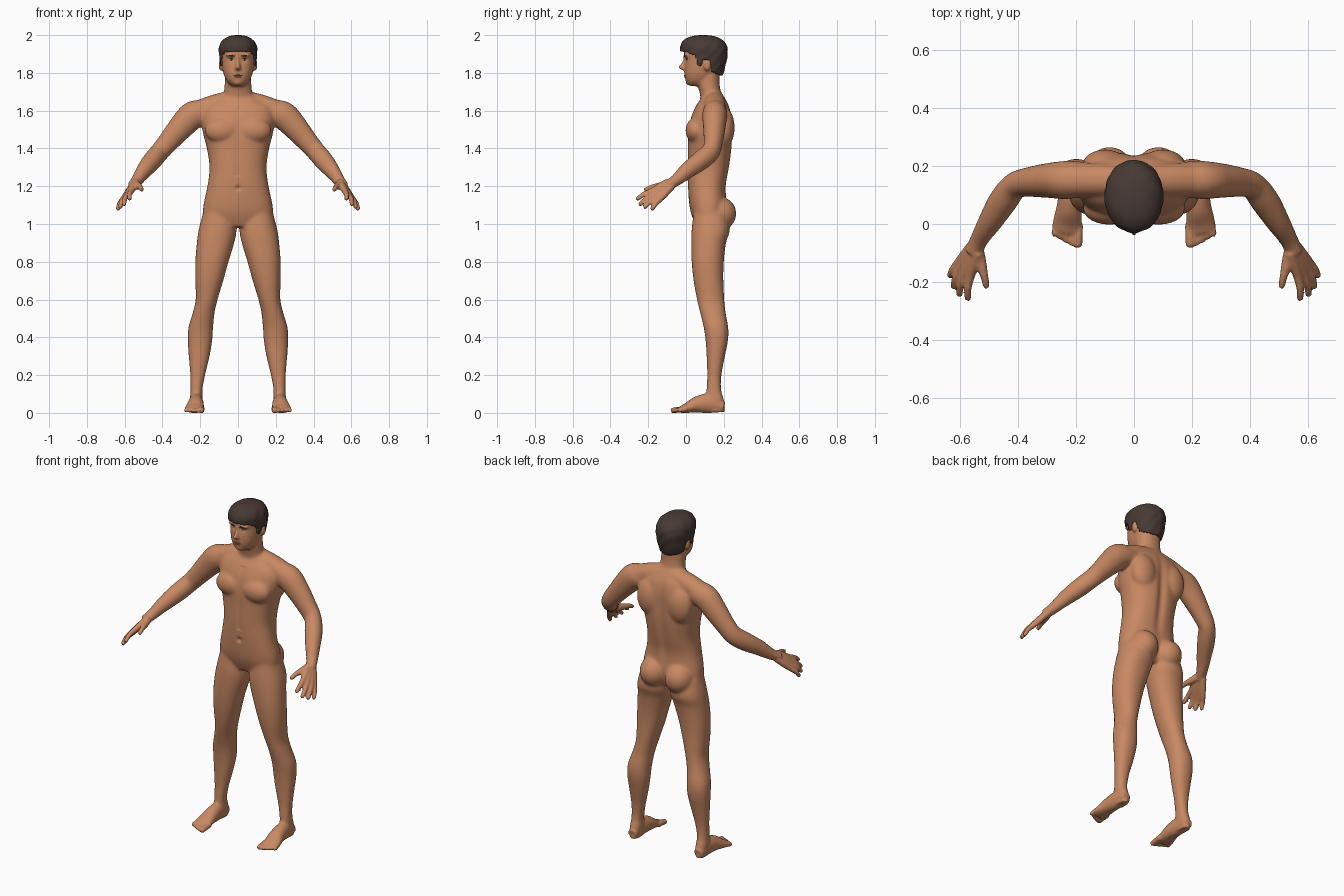
import bpy, bmesh, math
from mathutils import Vector, Matrix
from mathutils.bvhtree import BVHTree

if "Cube" in bpy.data.objects:
    bpy.data.objects.remove(bpy.data.objects["Cube"], do_unlink=True)


def material(name, rgb):
    m = bpy.data.materials.new(name)
    m.use_nodes = True
    m.diffuse_color = (*rgb, 1)
    bsdf = next(n for n in m.node_tree.nodes if n.type == 'BSDF_PRINCIPLED')
    bsdf.inputs["Base Color"].default_value = (*rgb, 1)
    return m


skin = material("skin", (0.58, 0.25, 0.125))
hair_mat = material("dark brown hair", (0.065, 0.042, 0.035))
lip_mat = material("lip", (0.40, 0.15, 0.085))
eye_mat = material("eye white", (0.5, 0.42, 0.36))


def smooth_rows(rows, steps):
    """Catmull-Rom resampling of tuples of numbers."""
    out = []
    for i in range(len(rows) - 1):
        p = [Vector(rows[min(max(i + k, 0), len(rows) - 1)]) for k in (-1, 0, 1, 2)]
        for s in range(steps):
            t = s / steps
            out.append(p[1] + (p[2] - p[0]) * (t / 2)
                       + (p[0] * 2 - p[1] * 5 + p[2] * 4 - p[3]) * (t * t / 2)
                       + (p[1] * 3 - p[0] - p[2] * 3 + p[3]) * (t ** 3 / 2))
    return out + [Vector(rows[-1])]


def skin_rings(bm, rings):
    """Join closed rings of points into a capped tube."""
    rings = [[bm.verts.new(p) for p in ring] for ring in rings]
    n = len(rings[0])
    for a, b in zip(rings, rings[1:]):
        for i in range(n):
            bm.faces.new((a[i], a[(i + 1) % n], b[(i + 1) % n], b[i]))
    bm.faces.new(rings[0])
    bm.faces.new(rings[-1])


def oval(n, power):
    for i in range(n):
        a = 2 * math.pi * i / n
        c, s = math.cos(a), math.sin(a)
        yield (math.copysign(abs(c) ** (2 / power), c),
               math.copysign(abs(s) ** (2 / power), s))


def stack(bm, rows, side=1, power=2.2, n=40, steps=6):
    """Horizontal ovals: height, x from, x to, front y, back y."""
    skin_rings(bm, [[(side * ((x0 + x1) / 2 + u * (x1 - x0) / 2),
                      (y0 + y1) / 2 + v * (y1 - y0) / 2, z) for u, v in oval(n, power)]
                    for z, x0, x1, y0, y1 in smooth_rows(rows, steps)])


def centred(rows):
    return [(z, -w, w, y0, y1) for z, y0, y1, w in rows]


def tube(bm, rows, side=1, n=20):
    """Ovals across a path: x, y, z, half width, half height."""
    rows = smooth_rows(rows, 5)
    pts = [Vector(r[:3]) for r in rows]
    rings = []
    for i, r in enumerate(rows):
        t = pts[min(i + 1, len(pts) - 1)] - pts[max(i - 1, 0)]
        across = t.cross(Vector((0, 0, 1))).normalized()
        up = across.cross(t).normalized()
        ring = [pts[i] + across * (u * r[3]) + up * (v * r[4]) for u, v in oval(n, 2)]
        rings.append([(p.x * side, p.y, max(p.z, 0)) for p in ring])
    skin_rings(bm, rings)


def ball(bm, centre, size, side=1):
    c = (centre[0] * side, centre[1], centre[2])
    bmesh.ops.create_uvsphere(bm, u_segments=24, v_segments=16, radius=1,
                              matrix=Matrix.Translation(c) @ Matrix.Diagonal((*size, 1)))


def make(name, bm, mat):
    bmesh.ops.recalc_face_normals(bm, faces=bm.faces[:])
    me = bpy.data.meshes.new(name)
    bm.to_mesh(me)
    bm.free()
    me.materials.append(mat)
    ob = bpy.data.objects.new(name, me)
    bpy.context.collection.objects.link(ob)
    me.polygons.foreach_set("use_smooth", [True] * len(me.polygons))
    return ob


def apply_modifiers(ob):
    dg = bpy.context.evaluated_depsgraph_get()
    me = bpy.data.meshes.new_from_object(ob.evaluated_get(dg))
    ob.modifiers.clear()
    ob.data = me
    me.polygons.foreach_set("use_smooth", [True] * len(me.polygons))


# Torso, neck and head
bm = bmesh.new()
stack(bm, centred([(.985, .055, .19, .12), (1.04, .032, .205, .18), (1.1, .018, .215, .183),
                   (1.2, .01, .212, .162), (1.3, .008, .23, .151), (1.4, .01, .243, .165),
                   (1.48, .012, .245, .185), (1.56, .025, .243, .195), (1.62, .05, .23, .18),
                   (1.66, .075, .21, .12), (1.69, .085, .19, .07)]), power=2.4)
stack(bm, centred([(1.62, .08, .22, .09), (1.68, .075, .19, .077), (1.74, .062, .178, .071),
                   (1.81, .06, .178, .07)]))
stack(bm, centred([(1.73, .018, .08, .03), (1.752, .002, .13, .056), (1.79, -.008, .17, .075),
                   (1.83, -.008, .19, .084), (1.87, -.006, .2, .088), (1.92, -.01, .2, .09),
                   (1.96, .01, .185, .078), (1.985, .05, .14, .04)]), power=2.3)
# Nose
stack(bm, centred([(1.89, -.013, .03, .008), (1.86, -.019, .03, .01), (1.832, -.04, .03, .014),
                   (1.82, -.03, .03, .017), (1.812, -.01, .03, .012)]), n=20)

leg = [(1.06, .02, .185, .04, .215), (.97, .008, .208, .03, .232), (.9, .02, .218, .028, .212),
       (.8, .05, .226, .03, .2), (.7, .078, .226, .04, .198), (.6, .108, .224, .058, .203),
       (.53, .124, .24, .075, .21), (.45, .132, .263, .094, .224), (.38, .137, .266, .104, .222),
       (.3, .15, .261, .109, .206), (.2, .174, .253, .112, .188), (.12, .188, .252, .108, .187),
       (.06, .187, .254, .105, .202), (.005, .195, .247, .11, .205)]
foot = [(.221, .2, .03, .028, .028), (.222, .13, .05, .036, .052), (.224, .06, .044, .043, .044),
        (.23, .005, .026, .05, .027), (.232, -.03, .017, .048, .018)]
arm = [(.16, .155, 1.59, .06, .06), (.235, .152, 1.578, .066, .075), (.3, .15, 1.515, .06, .068),
       (.36, .145, 1.445, .052, .058), (.41, .133, 1.387, .047, .053),
       (.45, .083, 1.34, .05, .053), (.495, .01, 1.285, .042, .044),
       (.535, -.055, 1.23, .031, .031), (.555, -.1, 1.205, .03, .026)]
# Knuckle and tip of each finger, from index to little
fingers = [((.565, -.18, 1.175), (.575, -.264, 1.13)), ((.585, -.172, 1.157), (.605, -.25, 1.1)),
           ((.6, -.155, 1.143), (.625, -.222, 1.085)), ((.607, -.135, 1.133), (.638, -.183, 1.075))]

for side in (1, -1):
    stack(bm, leg, side)
    tube(bm, foot, side, 28)
    tube(bm, arm, side, 28)
    # Toes
    for i in range(5):
        x, r = .191 + i * .02, .016 if i == 0 else .0115
        tip = -.08 + .008 * i * i / 4 + .003 * i
        tube(bm, [(x, 0, .02, r, r), (x + .002, -.04, .017, r, r), (x + .003, tip + .01, .012, r, r),
                  (x + .003, tip, .01, r * .7, r * .7)], side, 14)
    # Fingers with the palm bones behind them
    for i, (knuckle, tip) in enumerate(fingers):
        k, t = Vector(knuckle), Vector(tip)
        wrist = Vector((.547, -.085, 1.212)) + Vector((.006, .008, -.006)) * (i - 1.5)
        bend = k.lerp(t, .5) + Vector((.004, 0, .005))
        sizes = (.02, .019, .016, .0135, .0115, .008)
        path = (wrist, wrist.lerp(k, .5), k, bend, k.lerp(t, .9), t)
        tube(bm, [(*p, r, r) for p, r in zip(path, sizes)], side, 14)
    tube(bm, [(.54, -.08, 1.215, .02, .02), (.53, -.13, 1.203, .02, .02),
              (.517, -.18, 1.195, .014, .014), (.511, -.21, 1.183, .012, .012),
              (.509, -.221, 1.178, .008, .008)], side, 14)
    # Shoulder slope, chest, shoulder blade, buttock, ear, brow ridge
    tube(bm, [(0, .15, 1.665, .05, .05), (.12, .152, 1.632, .058, .055),
              (.22, .152, 1.59, .06, .06)], side)
    ball(bm, (.085, .052, 1.495), (.092, .055, .068), side)
    ball(bm, (.1, .2, 1.51), (.08, .058, .11), side)
    ball(bm, (.084, .175, 1.055), (.084, .092, .09), side)
    ball(bm, (.09, .112, 1.842), (.012, .02, .032), side)
    ball(bm, (.034, .004, 1.892), (.03, .016, .009), side)
ball(bm, (0, .012, 1.75), (.026, .016, .016))
body = make("body", bm, skin)

# Fuse the body, then blend everything except head, hands and feet
mod = body.modifiers.new("Fuse", 'REMESH')
mod.mode, mod.voxel_size = 'VOXEL', .0062
apply_modifiers(body)
group = body.vertex_groups.new(name="blend")
group.add([v.index for v in body.data.vertices
           if abs(v.co.x) < .5 and .1 < v.co.z < 1.76], 1, 'REPLACE')
for count, name in ((22, "blend"), (3, "")):
    mod = body.modifiers.new("Smooth", 'SMOOTH')
    mod.factor, mod.iterations, mod.vertex_group = .5, count, name
apply_modifiers(body)

# Spine groove, navel and eye sockets
for v in body.data.vertices:
    x, y, z = v.co
    if y > .14 and 1.1 < z < 1.66:
        fade = math.sin(math.pi * (z - 1.1) / .56)
        v.co.y -= .013 * fade * math.exp(-(x / .025) ** 2)
    if y < .05 and 1 < z < 1.7:
        v.co.y += .012 * math.exp(-(x * x + (z - 1.19) ** 2) / .00015)
        v.co.y += .004 * math.exp(-(x / .015) ** 2) * (z > 1.25)
    if y < .04 and z > 1.8:
        v.co.y += .006 * math.exp(-((abs(x) - .033) ** 2 + (z - 1.872) ** 2) / .0002)

# Facial details rest on the face surface
tree = BVHTree.FromObject(body, bpy.context.evaluated_depsgraph_get())


def detail(name, x, z, size, mat, tilt=0, lift=0):
    y = tree.ray_cast(Vector((x, -1, z)), Vector((0, 1, 0)))[0].y
    bm = bmesh.new()
    ball(bm, (0, 0, 0), size)
    ob = make(name, bm, mat)
    ob.location = (x, y - lift, z)
    ob.rotation_euler = (0, tilt, math.copysign(.22, x) if x else 0)


for side, label in ((1, "left"), (-1, "right")):
    detail(label + "_eye", .034 * side, 1.871, (.013, .003, .0045), eye_mat)
    detail(label + "_iris", .034 * side, 1.871, (.005, .002, .0045), hair_mat, 0, .002)
    detail(label + "_eyelid_line", .034 * side, 1.876, (.015, .003, .0018), hair_mat, .08 * side)
    detail(label + "_eyebrow", .036 * side, 1.891, (.021, .003, .0035), hair_mat, -.08 * side)
detail("upper_lip", 0, 1.787, (.023, .004, .0035), lip_mat)
detail("lower_lip", 0, 1.779, (.019, .0045, .004), lip_mat)

# Hair: a shell over the skull, trimmed along a hairline
hairline = [(-.05, 1.918), (.01, 1.908), (.05, 1.89), (.062, 1.84), (.082, 1.84), (.09, 1.872),
            (.125, 1.868), (.14, 1.805), (.19, 1.785), (.3, 1.785)]


def hair_bottom(y):
    for (a, za), (b, zb) in zip(hairline, hairline[1:]):
        if y <= b:
            return za + (zb - za) * (y - a) / (b - a)


bm = bmesh.new()
stack(bm, centred([(1.77, 0, .183, .075), (1.8, -.01, .198, .085), (1.85, -.018, .212, .095),
                   (1.9, -.026, .22, .1), (1.935, -.03, .218, .1), (1.965, -.02, .203, .088),
                   (1.985, .005, .175, .066), (1.996, .04, .14, .04), (2, .075, .105, .012)]),
      power=2.1, n=96, steps=8)
trim = [f for f in bm.faces
        if f.calc_center_median().z < hair_bottom(f.calc_center_median().y)]
bmesh.ops.delete(bm, geom=trim, context='FACES')
for v in bm.verts:
    # Soft locks
    wave = math.sin(v.co.x * 90 + v.co.z * 40) * math.sin(v.co.y * 80 - v.co.z * 60)
    v.co += Vector((v.co.x, v.co.y - .09, 0)) * (.018 * wave)
hair = make("hair", bm, hair_mat)
mod = hair.modifiers.new("Thickness", 'SOLIDIFY')
mod.thickness, mod.offset = .018, -1
